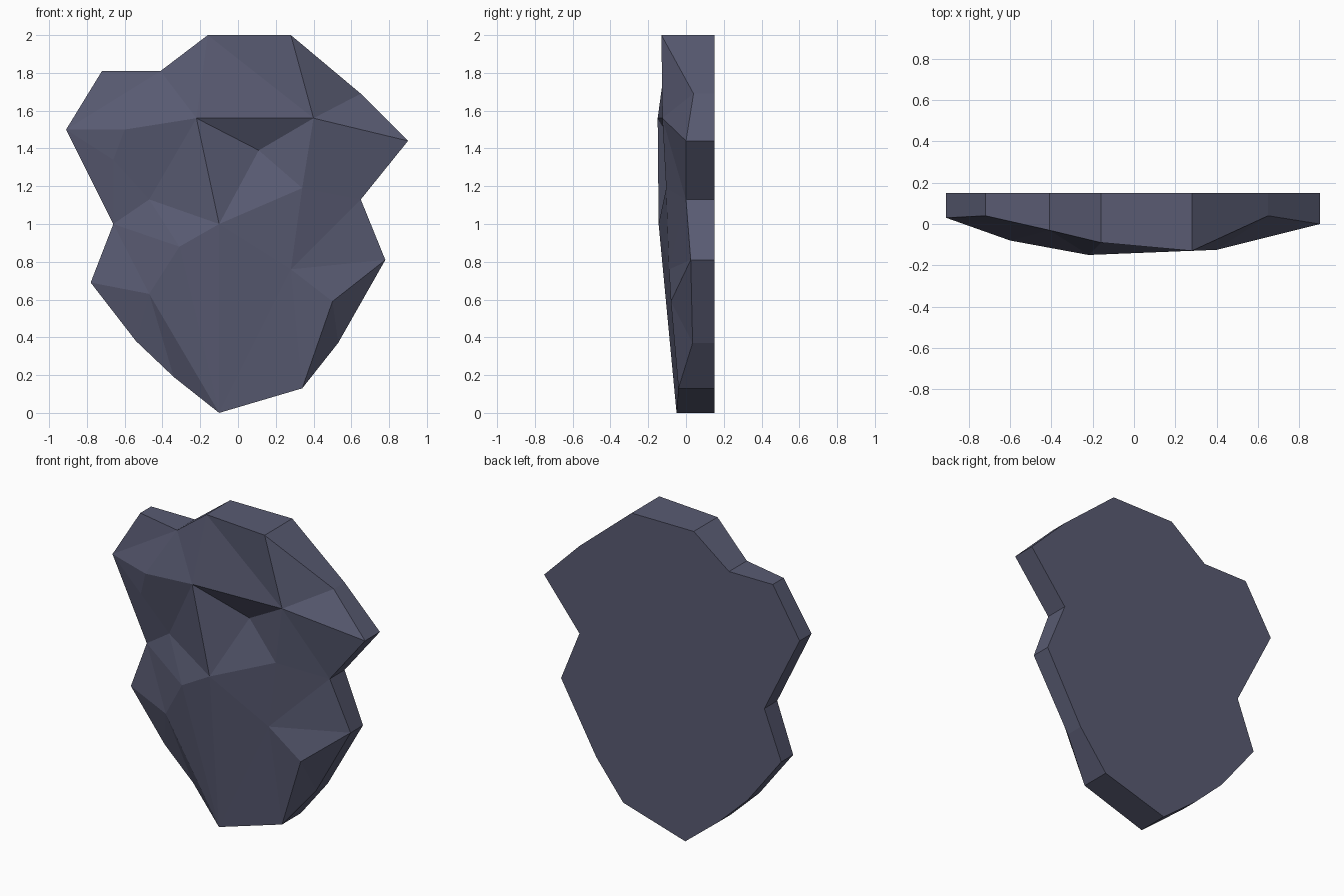
import bpy
import bmesh

default_cube = bpy.data.objects.get("Cube")
if default_cube:
    bpy.data.objects.remove(default_cube, do_unlink=True)

BACK = 0.15  # depth of the flat back

# Slab outline, clockwise from the top: letter -> (x, front depth, z)
outline = {
    "a": (-.16, -.09, 2), "b": (.28, -.13, 2), "c": (.65, .04, 1.69),
    "d": (.9, 0, 1.44), "e": (.65, 0, 1.13), "f": (.78, .025, .81),
    "g": (.53, .035, .37), "h": (.34, -.04, .13), "i": (-.1, -.05, 0),
    "j": (-.34, .03, .19), "k": (-.54, .03, .38), "l": (-.78, .03, .69),
    "m": (-.66, .02, 1), "n": (-.91, .03, 1.5), "o": (-.72, .04, 1.81),
    "p": (-.41, -.03, 1.81),
}

# Chipped corners inside the front face
chips = {
    "P": (-.22, -.15, 1.56), "Q": (.4, -.125, 1.56), "R": (.11, -.04, 1.39),
    "S": (.34, -.105, 1.19), "T": (-.1, -.145, 1), "U": (-.47, -.025, 1.13),
    "V": (-.31, -.125, .88), "W": (.28, -.09, .76), "X": (-.47, -.06, .63),
    "Y": (.5, -.08, .59), "Z": (-.6, -.08, 1.5), "N": (-.66, -.04, 1.34),
}

# Facets fan out from a hub corner to each pair of neighbours in its ring
fans = {
    "P": "paQRTUZp",
    "Q": "abcdeSR",
    "T": "RSWiVU",
    "W": "SefYhi",
    "Y": "fgh",
    "X": "VijklmV",
    "U": "VmNZ",
    "n": "mNZpo",
}


def stone_material():
    colour = (0.10, 0.105, 0.17, 1)
    mat = bpy.data.materials.new("slate_stone")
    mat.use_nodes = True
    mat.diffuse_color = colour
    shader = mat.node_tree.nodes["Principled BSDF"]
    shader.inputs["Base Color"].default_value = colour
    shader.inputs["Roughness"].default_value = 0.9
    return mat


def build_slab():
    bm = bmesh.new()
    front = {key: bm.verts.new(co) for key, co in {**outline, **chips}.items()}
    rear = {key: bm.verts.new((x, BACK, z)) for key, (x, y, z) in outline.items()}

    # Faceted front
    for hub, ring in fans.items():
        for first, second in zip(ring, ring[1:]):
            bm.faces.new((front[hub], front[first], front[second]))

    # Side walls and flat back
    rim = list(outline)
    for first, second in zip(rim, rim[1:] + rim[:1]):
        bm.faces.new((front[first], front[second], rear[second], rear[first]))
    bm.faces.new(list(rear.values()))

    bmesh.ops.recalc_face_normals(bm, faces=bm.faces)
    mesh = bpy.data.meshes.new("rock_slab")
    bm.to_mesh(mesh)
    bm.free()
    mesh.materials.append(stone_material())
    slab = bpy.data.objects.new("rock_slab", mesh)
    bpy.context.collection.objects.link(slab)


build_slab()
